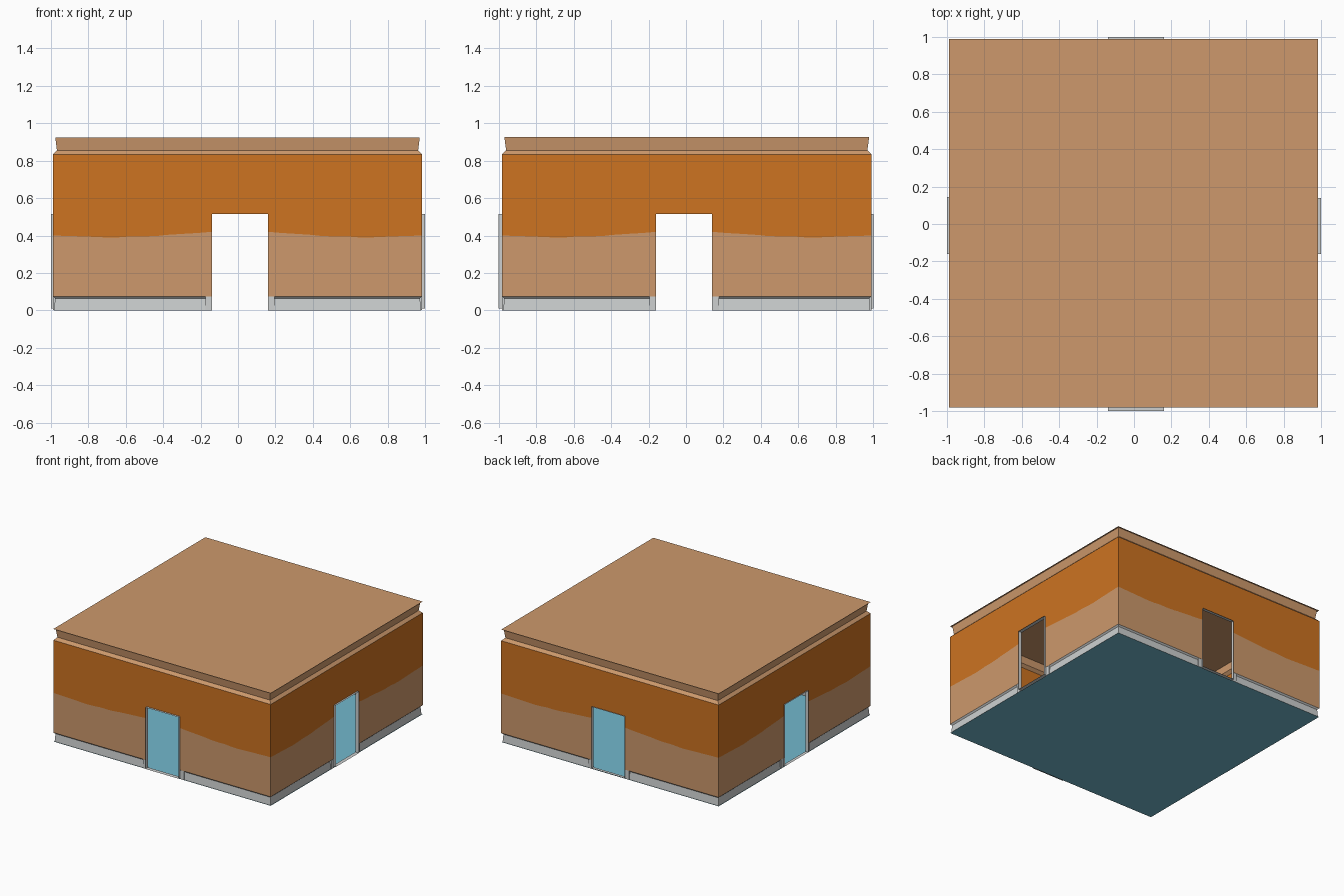
import bpy, bmesh

if "Cube" in bpy.data.objects:
    bpy.data.objects.remove(bpy.data.objects["Cube"])


def material(name, r, g, b):
    def lin(c):
        c /= 255
        return c / 12.92 if c <= 0.04045 else ((c + 0.055) / 1.055) ** 2.4
    m = bpy.data.materials.new(name)
    m.diffuse_color = (lin(r), lin(g), lin(b), 1)
    m.use_nodes = True
    m.node_tree.nodes["Principled BSDF"].inputs["Base Color"].default_value = m.diffuse_color
    return m


ORANGE = material("orange paint", 205, 115, 33)
TAN = material("tan plaster", 205, 153, 108)
GREY = material("grey trim", 205, 208, 208)
TEAL = material("teal floor", 115, 184, 205)

# Room extents and door opening
X0, X1, Y0, Y1 = -0.99, 0.985, -0.982, 0.99
TOP, BASE, DOOR_H, SILL = 0.833, 0.075, 0.515, 0.01

# Each side: horizontal range, door range, map (u, inset, z) to a point, reveal depth outside
SIDES = {
    "front": (X0, X1, -0.14, 0.16, lambda u, d, z: (u, Y0 + d, z), 1 + Y0),
    "back": (X0, X1, -0.14, 0.16, lambda u, d, z: (u, Y1 - d, z), 1 - Y1),
    "left": (Y0, Y1, -0.16, 0.145, lambda u, d, z: (X0 + d, u, z), 1 + X0),
    "right": (Y0, Y1, -0.16, 0.14, lambda u, d, z: (X1 - d, u, z), 1 - X1),
}


def mesh_object(name, quads, mats):
    """quads: list of (points, material index)"""
    bm = bmesh.new()
    for pts, mi in quads:
        bm.faces.new([bm.verts.new(p) for p in pts]).material_index = mi
    bmesh.ops.remove_doubles(bm, verts=bm.verts, dist=0.0002)
    bmesh.ops.recalc_face_normals(bm, faces=bm.faces)
    me = bpy.data.meshes.new(name)
    bm.to_mesh(me)
    bm.free()
    for m in mats:
        me.materials.append(m)
    ob = bpy.data.objects.new(name, me)
    bpy.context.collection.objects.link(ob)


def strip(P, lo, hi, a, b, profile):
    """Sweep a profile of (inset, z) from a to b, mitred at the room corners."""
    def pt(u, d, z):
        return P(min(max(u, lo + d), hi - d), d, z)
    return [((pt(a, *p), pt(b, *p), pt(b, *q), pt(a, *q)), 0)
            for p, q in zip(profile, profile[1:])]


def box(P, ua, ub, da, db, za, zb):
    c = [P(u, d, z) for u in (ua, ub) for d in (da, db) for z in (za, zb)]
    idx = ((0, 1, 3, 2), (4, 6, 7, 5), (0, 4, 5, 1), (2, 3, 7, 6), (0, 2, 6, 4), (1, 5, 7, 3))
    return [([c[i] for i in f], 0) for f in idx]


# Ragged paint line: height against fraction from the room corner to the door
WAVE = [(0, .4), (.12, .397), (.22, .394), (.36, .389), (.43, .391), (.5, .396),
        (.58, .395), (.66, .398), (.71, .403), (.8, .408), (.92, .414), (1, .42)]

for name, (lo, hi, a, b, P, out) in SIDES.items():
    # two-tone wall, with the doorway left open
    quads = []
    for end, door in ((lo, a), (hi, b)):
        for (f, z), (g, w) in zip(WAVE, WAVE[1:]):
            u, v = end + (door - end) * f, end + (door - end) * g
            quads.append(((P(u, 0, BASE), P(v, 0, BASE), P(v, 0, w), P(u, 0, z)), 1))
            quads.append(((P(u, 0, z), P(v, 0, w), P(v, 0, TOP), P(u, 0, TOP)), 0))
    quads.append(((P(a, 0, DOOR_H), P(b, 0, DOOR_H), P(b, 0, TOP), P(a, 0, TOP)), 0))
    mesh_object(name + "_wall", quads, [ORANGE, TAN])

    # skirting board either side of the door
    prof = [(0, BASE), (0.012, 0.064), (0.007, 0)]
    mesh_object(name + "_skirting",
                strip(P, lo, hi, lo, a, prof) + strip(P, lo, hi, b, hi, prof), [GREY])

    # cornice
    mesh_object(name + "_cornice",
                strip(P, lo, hi, lo, hi, [(0, TOP), (0.022, 0.855), (0.013, 0.925)]), [TAN])

    # door casing on the room side
    w, d0, d1 = 0.035, 0.001, 0.016
    mesh_object(name + "_door_casing",
                box(P, a - w, a, d0, d1, 0.001, DOOR_H) + box(P, b, b + w, d0, d1, 0.001, DOOR_H)
                + box(P, a - w, b + w, d0, d1, DOOR_H, 0.545), [GREY])

    # door reveal: jambs, head and threshold reaching out past the wall
    ring = [(a, SILL), (a, DOOR_H), (b, DOOR_H), (b, SILL), (a, SILL)]
    mesh_object(name + "_door_reveal",
                [((P(u, 0.016, z), P(v, 0.016, y), P(v, -out, y), P(u, -out, z)), 0)
                 for (u, z), (v, y) in zip(ring, ring[1:])], [GREY])


def slab(name, z, inset, mat):
    x0, x1, y0, y1 = X0 + inset, X1 - inset, Y0 + inset, Y1 - inset
    mesh_object(name, [(((x0, y0, z), (x1, y0, z), (x1, y1, z), (x0, y1, z)), 0)], [mat])


# floor and ceiling
slab("floor", 0, 0.002, TEAL)
slab("ceiling", 0.925, 0, TAN)
